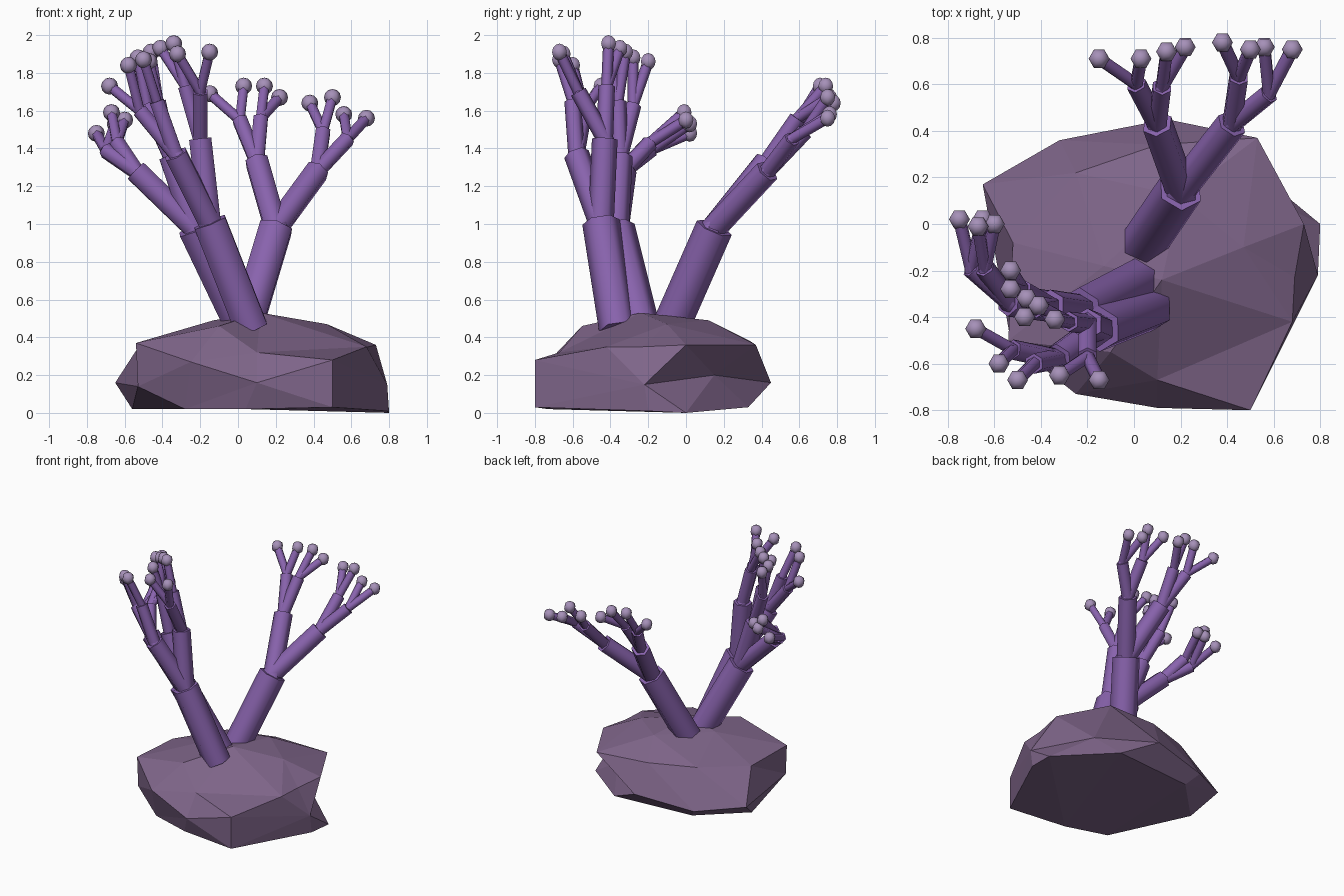
import bpy
import bmesh
from math import radians
from mathutils import Matrix, Vector

cube = bpy.data.objects.get("Cube")
if cube:
    bpy.data.objects.remove(cube, do_unlink=True)


def make_material(name, colour):
    mat = bpy.data.materials.new(name)
    mat.use_nodes = True
    rgba = (*colour, 1.0)
    mat.diffuse_color = rgba
    mat.node_tree.nodes["Principled BSDF"].inputs["Base Color"].default_value = rgba
    return mat


rock_mat = make_material("dusky mauve rock", (0.21, 0.13, 0.25))
branch_mat = make_material("violet coral", (0.25, 0.125, 0.42))
tip_mat = make_material("pale lilac tips", (0.38, 0.28, 0.48))


def finish(name, bm, mat, smooth):
    """Turn a bmesh into an object of one colour, keeping edges over 65 degrees sharp."""
    bmesh.ops.recalc_face_normals(bm, faces=bm.faces)
    if smooth:
        for face in bm.faces:
            face.smooth = True
        for edge in bm.edges:
            edge.smooth = edge.calc_face_angle(0) < radians(65)
    mesh = bpy.data.meshes.new(name)
    bm.to_mesh(mesh)
    bm.free()
    mesh.materials.append(mat)
    obj = bpy.data.objects.new(name, mesh)
    bpy.context.collection.objects.link(obj)


def add_stem(bm, start, end, radius):
    """Six-sided prism between two points, sunk a little at its start."""
    start, end = Vector(start), Vector(end)
    start -= (end - start).normalized() * radius * 0.6
    axis = end - start
    turn = Vector((0, 0, 1)).rotation_difference(axis).to_matrix().to_4x4()
    place = Matrix.Translation((start + end) / 2) @ turn
    bmesh.ops.create_cone(bm, cap_ends=True, segments=6, radius1=radius,
                          radius2=radius, depth=axis.length, matrix=place)


# Stem radius at each level: trunk, branch, fork, twig
RADII = (0.1, 0.068, 0.044, 0.029)
TIP_RADIUS = 0.045
TIP_TURN = Matrix.Rotation(radians(90), 4, "Z")


def grow(stems, tips, start, node, level=0):
    """A node is (end point, child nodes); one without children carries a tip."""
    end, children = node
    add_stem(stems, start, end, RADII[level])
    for child in children:
        grow(stems, tips, end, child, level + 1)
    if not children:
        bmesh.ops.create_uvsphere(tips, u_segments=6, v_segments=6, radius=TIP_RADIUS,
                                  matrix=Matrix.Translation(end) @ TIP_TURN)


def fork(end, *tip_points):
    return (end, [(p, []) for p in tip_points])


def coral(name, base, trunk):
    stems, tips = bmesh.new(), bmesh.new()
    grow(stems, tips, base, trunk)
    finish(name + "_branches", stems, branch_mat, smooth=True)
    finish(name + "_tips", tips, tip_mat, smooth=True)


# Coral leaning to the back
coral("rear_coral", (0.05, -0.07, 0.48), ((0.2, 0.15, 0.98), [
    ((0.1, 0.43, 1.33), [
        fork((0.01, 0.6, 1.55), (-0.15, 0.71, 1.69), (0.03, 0.71, 1.73)),
        fork((0.12, 0.59, 1.56), (0.14, 0.74, 1.73), (0.22, 0.76, 1.67))]),
    ((0.42, 0.43, 1.28), [
        fork((0.45, 0.63, 1.49), (0.38, 0.78, 1.64), (0.5, 0.75, 1.67)),
        fork((0.58, 0.56, 1.45), (0.56, 0.76, 1.58), (0.68, 0.75, 1.56))])]))

# Coral at the front
coral("front_coral", (0.05, -0.37, 0.5), ((-0.15, -0.45, 1.01), [
    ((-0.2, -0.43, 1.45), [
        fork((-0.2, -0.57, 1.7), (-0.15, -0.67, 1.91), (-0.32, -0.65, 1.9)),
        fork((-0.28, -0.42, 1.73), (-0.34, -0.41, 1.955), (-0.41, -0.35, 1.93))]),
    ((-0.33, -0.58, 1.37), [
        fork((-0.52, -0.54, 1.6), (-0.68, -0.45, 1.73), (-0.58, -0.6, 1.84)),
        fork((-0.43, -0.6, 1.65), (-0.5, -0.67, 1.87))])]))

# Coral leaning to the side
coral("side_coral", (0.0, -0.25, 0.5), ((-0.23, -0.37, 0.98), [
    ((-0.54, -0.33, 1.28), [
        fork((-0.7, -0.19, 1.39), (-0.75, 0.02, 1.48), (-0.65, 0.02, 1.53)),
        fork((-0.64, -0.19, 1.43), (-0.67, -0.01, 1.59), (-0.6, 0.0, 1.55))]),
    ((-0.36, -0.35, 1.36), [
        fork((-0.48, -0.28, 1.63), (-0.53, -0.2, 1.86), (-0.53, -0.28, 1.88)),
        fork((-0.42, -0.36, 1.65), (-0.46, -0.32, 1.91), (-0.47, -0.4, 1.86))])]))

# Lumpy faceted boulder: corner points from the foot to the crown
foot = [(0.5, -0.8, 0.03), (0.79, -0.2, 0.01), (0.8, 0, 0.0), (0.4, 0.33, 0.03),
        (-0.25, 0.28, 0.03), (-0.56, -0.03, 0.02), (-0.28, -0.63, 0.02), (0.04, -0.73, 0.02)]
middle = [(0.5, -0.8, 0.28), (0.79, -0.22, 0.15), (0.5, 0.15, 0.2), (0.14, 0.45, 0.16),
          (-0.32, 0.36, 0.11), (-0.65, 0.17, 0.16), (0.1, -0.79, 0.16), (-0.25, -0.73, 0.27),
          (-0.53, -0.5, 0.14)]
crown = [(0.73, 0.0, 0.36), (0.69, -0.23, 0.35), (0.68, -0.42, 0.35), (0.1, -0.67, 0.32),
         (-0.54, -0.5, 0.37), (-0.52, -0.08, 0.36), (0.53, 0.37, 0.36), (0.1, 0.34, 0.38),
         (-0.25, 0.22, 0.39), (0.47, -0.1, 0.47), (0.2, 0.12, 0.49), (0.12, -0.24, 0.53),
         (-0.13, -0.18, 0.49), (-0.1, -0.55, 0.46)]
# The corners are joined on a unit sphere, then moved out to their places
rock = bmesh.new()
middle_point = Vector((0.08, -0.17, 0.2))
places = {}
for point in foot + middle + crown:
    offset = Vector(point) - middle_point
    offset.z *= 2
    places[rock.verts.new(offset.normalized())] = point
bmesh.ops.convex_hull(rock, input=rock.verts)
bmesh.ops.recalc_face_normals(rock, faces=rock.faces)
for vert, point in places.items():
    vert.co = point
finish("boulder", rock, rock_mat, smooth=False)
